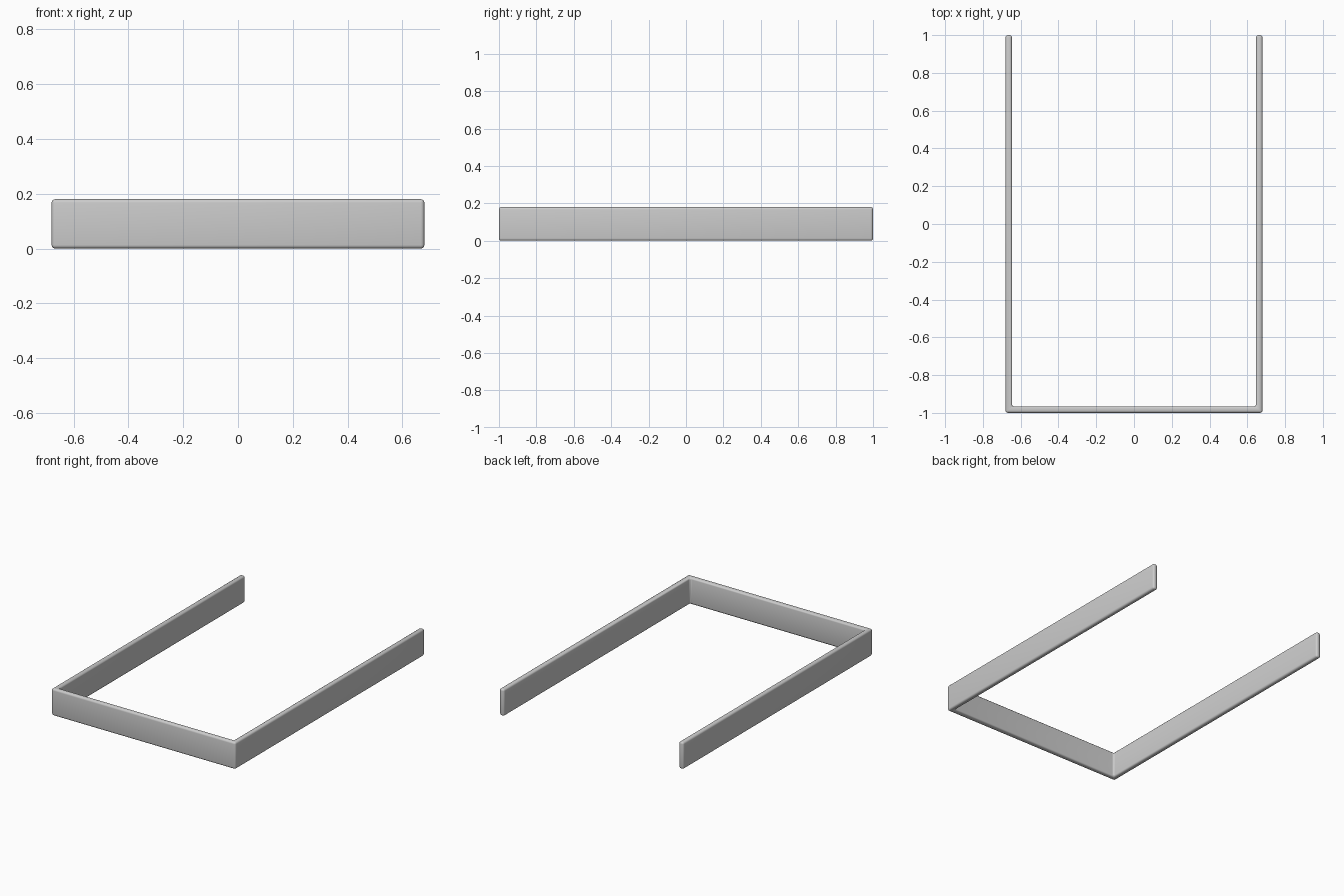
import bpy, bmesh

if "Cube" in bpy.data.objects:
    bpy.data.objects.remove(bpy.data.objects["Cube"])

W, L, H, T = 0.68, 1.0, 0.18, 0.034  # half width, half length, height, thickness

# U-shaped outline, open at the back
outline = [(-W, L), (-W, -L), (W, -L), (W, L),
           (W - T, L), (W - T, -L + T), (-W + T, -L + T), (-W + T, L)]

bm = bmesh.new()
face = bm.faces.new([bm.verts.new((x, y, 0)) for x, y in outline])
ext = bmesh.ops.extrude_face_region(bm, geom=[face])
top = [v for v in ext["geom"] if isinstance(v, bmesh.types.BMVert)]
bmesh.ops.translate(bm, verts=top, vec=(0, 0, H))
bmesh.ops.recalc_face_normals(bm, faces=bm.faces)

mesh = bpy.data.meshes.new("u_shaped_band")
bm.to_mesh(mesh)
bm.free()
band = bpy.data.objects.new("u_shaped_band", mesh)
bpy.context.collection.objects.link(band)

# Softly rounded edges
bevel = band.modifiers.new("rounded_edges", "BEVEL")
bevel.width = 0.013
bevel.segments = 4
bevel.limit_method = "ANGLE"

bpy.context.view_layer.objects.active = band
band.select_set(True)
bpy.ops.object.modifier_apply(modifier=bevel.name)
bpy.ops.object.shade_smooth_by_angle()
